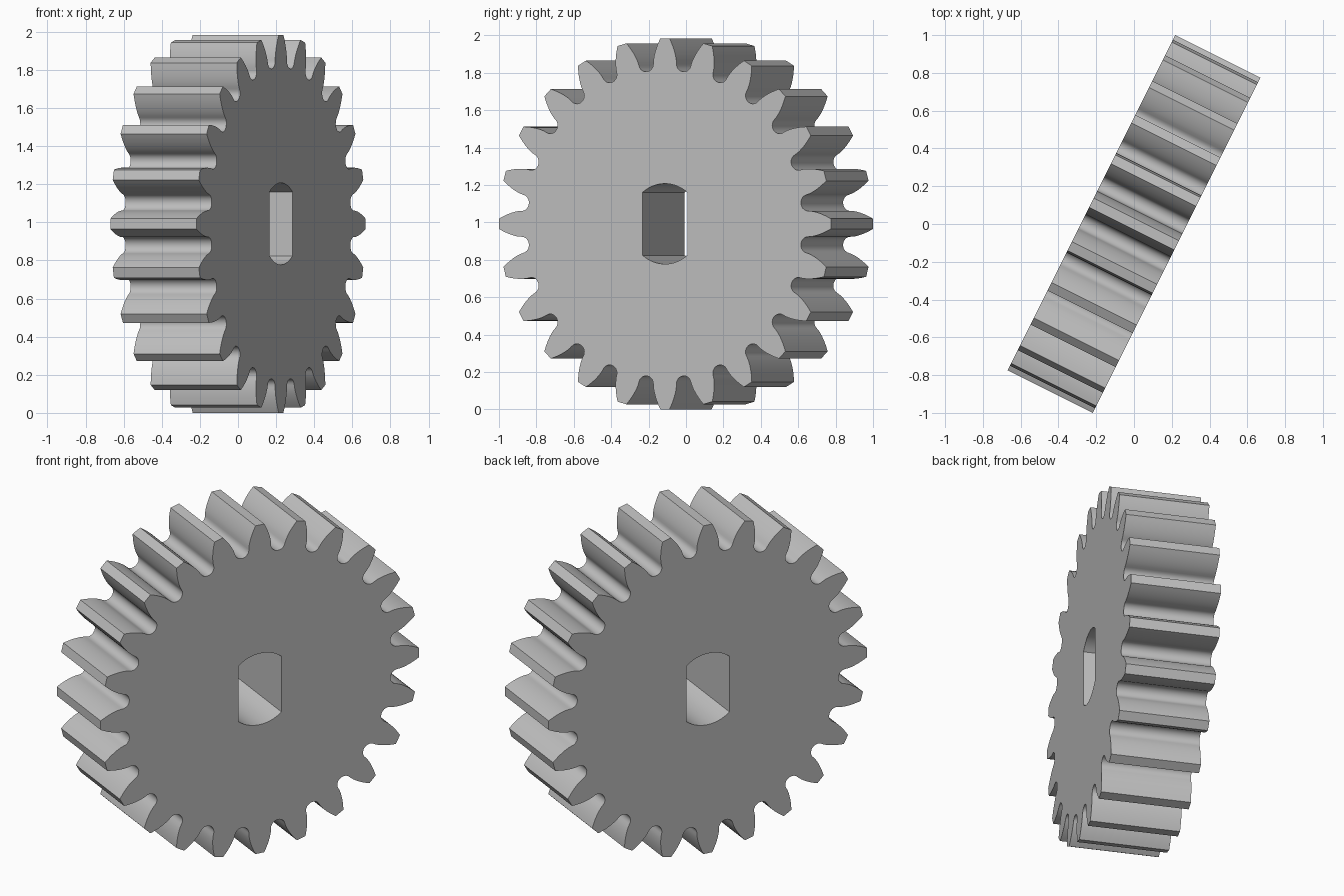
import bpy
import bmesh
from math import pi, sin, cos, tan, acos, atan, radians
from mathutils import Matrix, Vector

if "Cube" in bpy.data.objects:
    bpy.data.objects.remove(bpy.data.objects["Cube"])

TEETH = 24
MODULE = 0.0763
TIP = MODULE * (TEETH / 2 + 1)
ROOT = MODULE * (TEETH / 2 - 1.25)
BASE = MODULE * TEETH / 2 * cos(radians(20))
HALF_WIDTH = 0.2525
BORE, FLAT = 0.215, 0.134
TURN = atan(0.5)


def involute(angle):
    return tan(angle) - angle


def polar(r, a):
    return Vector((r * cos(a), r * sin(a), 0))


def gear_outline():
    """Involute flanks joined by rounded valleys."""
    half_base = pi / (2 * TEETH) + involute(radians(20))
    gap = pi / TEETH - half_base
    flank = []
    for i in range(9):
        r = BASE + (TIP - BASE) * i / 8
        flank.append((r, half_base - involute(acos(BASE / r))))
    points = []
    for k in range(TEETH):
        mid = 2 * pi * k / TEETH
        points += [polar(r, mid - a) for r, a in flank]
        points += [polar(r, mid + a) for r, a in reversed(flank)]
        for j in range(1, 10):
            t = pi * j / 10
            points.append(polar(BASE - (BASE - ROOT) * sin(t),
                                mid + pi / TEETH - gap * cos(t)))
    return points


def bore_outline():
    """Circle cut by two parallel flats."""
    start = acos(FLAT / BORE)
    arc = [start + (pi - 2 * start) * i / 14 for i in range(15)]
    return [polar(BORE, a) for a in arc] + [polar(BORE, a + pi) for a in arc]


def add_loop(bm, points):
    verts = [bm.verts.new(p) for p in points]
    return [bm.edges.new((v, verts[(i + 1) % len(verts)]))
            for i, v in enumerate(verts)]


# Gear face with its bore, extruded to full width
bm = bmesh.new()
edges = add_loop(bm, gear_outline()) + add_loop(bm, bore_outline())
bmesh.ops.triangle_fill(bm, use_beauty=True, use_dissolve=False, edges=edges)
bmesh.ops.translate(bm, verts=bm.verts, vec=(0, 0, -HALF_WIDTH))
extruded = bmesh.ops.extrude_face_region(bm, geom=bm.faces[:])
top = [g for g in extruded["geom"] if isinstance(g, bmesh.types.BMVert)]
bmesh.ops.translate(bm, verts=top, vec=(0, 0, 2 * HALF_WIDTH))
bmesh.ops.recalc_face_normals(bm, faces=bm.faces)

# Stand the gear upright, its axle turned in plan
s, c = sin(TURN), cos(TURN)
upright = Matrix(((s, 0, c, 0), (c, 0, -s, 0), (0, 1, 0, TIP), (0, 0, 0, 1)))
bmesh.ops.transform(bm, matrix=upright, verts=bm.verts)
mesh = bpy.data.meshes.new("spur_gear")
bm.to_mesh(mesh)
bm.free()

# Plain grey material
grey = bpy.data.materials.new("light_grey")
grey.use_nodes = True
colour = (0.52, 0.52, 0.52, 1)
grey.diffuse_color = colour
grey.node_tree.nodes["Principled BSDF"].inputs["Base Color"].default_value = colour
mesh.materials.append(grey)

gear = bpy.data.objects.new("spur_gear", mesh)
bpy.context.collection.objects.link(gear)
bpy.ops.object.select_all(action="DESELECT")
gear.select_set(True)
bpy.context.view_layer.objects.active = gear
bpy.ops.object.shade_smooth_by_angle(angle=radians(30))
